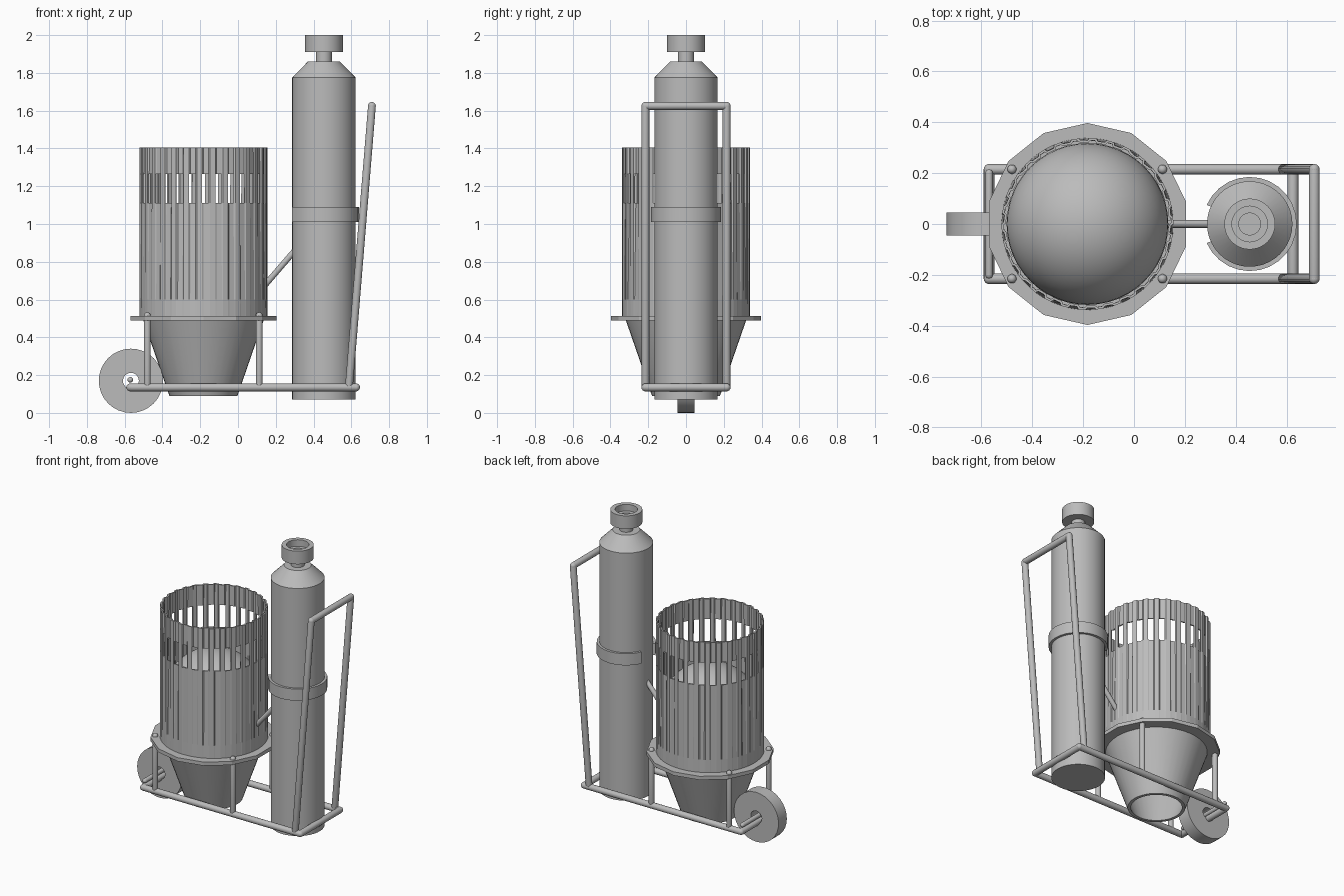
import bpy, bmesh, math, random
from mathutils import Vector

random.seed(4)
if "Cube" in bpy.data.objects:
    bpy.data.objects.remove(bpy.data.objects["Cube"], do_unlink=True)

metal = bpy.data.materials.new("plain_grey")
metal.use_nodes = True
GREY = (0.5, 0.5, 0.5, 1)
metal.diffuse_color = GREY
metal.node_tree.nodes["Principled BSDF"].inputs["Base Color"].default_value = GREY

DRUM_X, TANK_X, RAIL_Y, RAIL_Z = -0.183, 0.455, 0.215, 0.135


def finish(name, bm, loc=(0, 0, 0), smooth=True, normals=True):
    if normals:
        bmesh.ops.recalc_face_normals(bm, faces=bm.faces)
    mesh = bpy.data.meshes.new(name)
    bm.to_mesh(mesh)
    bm.free()
    mesh.materials.append(metal)
    ob = bpy.data.objects.new(name, mesh)
    ob.location = loc
    bpy.context.collection.objects.link(ob)
    if smooth:
        bpy.ops.object.select_all(action='DESELECT')
        ob.select_set(True)
        bpy.context.view_layer.objects.active = ob
        bpy.ops.object.shade_smooth_by_angle(angle=math.radians(30))
    return ob


def lathe(name, profile, loc, sides=40, start=0.0, sweep=math.tau, closed=False, axis='Z', smooth=True):
    """Turn a (radius, height) profile about an axis; closed joins its ends."""
    bm = bmesh.new()
    full = sweep > 6.28
    rings = []
    for i in range(sides if full else sides + 1):
        a = start + sweep * i / sides
        ring = []
        for r, h in profile:
            x, y = r * math.cos(a), r * math.sin(a)
            ring.append(bm.verts.new((x, y, h) if axis == 'Z' else (x, h, y)))
        rings.append(ring)
    n = len(profile)
    for i in range(sides):
        a, b = rings[i], rings[(i + 1) % len(rings)]
        for j in range(n if closed else n - 1):
            k = (j + 1) % n
            bm.faces.new((a[j], b[j], b[k], a[k]))
    if not full:
        bm.faces.new(rings[0])
        bm.faces.new(rings[-1])
    bmesh.ops.remove_doubles(bm, verts=bm.verts, dist=1e-5)
    return finish(name, bm, loc, smooth)


def tube(name, a, b, r=0.02):
    """Round bar with domed ends."""
    a, b = Vector(a), Vector(b)
    length = (b - a).length
    dome = [(r * math.sin(t * math.pi / 8), r * math.cos(t * math.pi / 8)) for t in range(5)]
    profile = [(x, -h) for x, h in dome] + [(x, length + h) for x, h in reversed(dome)]
    ob = lathe(name, profile, a, sides=14)
    ob.rotation_mode = 'QUATERNION'
    ob.rotation_quaternion = (b - a).to_track_quat('Z', 'Y')
    return ob


# Gas bottle with shoulder and neck
lathe("tank", [(0, 0.07), (0.168, 0.07), (0.168, 1.775), (0.085, 1.86),
               (0.042, 1.86), (0.042, 1.93), (0, 1.93)], (TANK_X, 0, 0))
# Hollow valve cap
lathe("tank_cap", [(0, 1.91), (0.1, 1.91), (0.1, 2.0), (0.07, 2.0), (0.07, 1.955),
                   (0.043, 1.955), (0.043, 1.935), (0, 1.935)], (TANK_X, 0, 0))
# Clamp band, open towards the drum
gap = math.radians(24)
lathe("tank_band", [(0.166, 1.01), (0.185, 1.01), (0.185, 1.09), (0.166, 1.09)],
      (TANK_X, 0, 0), sides=24, start=math.pi + gap, sweep=math.tau - 2 * gap, closed=True)
tube("tank_strut", (0.12, 0, 0.65), (0.31, 0, 0.87), 0.016)

# Hopper cone, collar and domed filling
lathe("hopper_cone", [(0.18, 0.09), (0.322, 0.5), (0.302, 0.5), (0.16, 0.09)],
      (DRUM_X, 0, 0), closed=True)
lathe("collar_ring", [(0.31, 0.488), (0.397, 0.488), (0.397, 0.513), (0.31, 0.513)],
      (DRUM_X, 0, 0), sides=14, start=math.pi / 14, closed=True, smooth=False)
bm = bmesh.new()
bmesh.ops.create_uvsphere(bm, u_segments=48, v_segments=24, radius=0.318)
finish("inner_dome", bm, (DRUM_X, 0, 0.78))

# Slotted, creased drum wall
SLOTS = 30
levels = [(0.5, 0.0), (0.6, 0.002), (1.11, 0.008), (1.265, 0.009), (1.405, 0.01)]
bm = bmesh.new()
columns = []
for i in range(SLOTS):
    for share, inward in ((0.0, 0), (0.4, 0), (0.5, 1), (0.9, 1)):
        a = math.tau * (i + share) / SLOTS
        wobble = random.uniform(0.6, 1.2)
        col = []
        for z, depth in levels:
            r = 0.338 - depth * inward * wobble
            col.append(bm.verts.new((r * math.cos(a), r * math.sin(a), z)))
        columns.append(col)
for i, a in enumerate(columns):
    b = columns[(i + 1) % len(columns)]
    for j in range(len(levels) - 1):
        # leave the window row open between ribs
        if j == 2 and i % 4 in (1, 2):
            continue
        bm.faces.new((a[j], b[j], b[j + 1], a[j + 1]))
drum = finish("drum_wall", bm, (DRUM_X, 0, 0), smooth=False, normals=False)
bpy.ops.object.select_all(action='DESELECT')
wall = drum.modifiers.new("wall", 'SOLIDIFY')
wall.thickness = 0.01
wall.offset = -1

# Base frame, posts and push handle, mirrored about y = 0
for side, word in ((-1, "right"), (1, "left")):
    y = side * RAIL_Y
    label = "front" if side < 0 else "back"
    tube(label + "_rail", (-0.57, y, RAIL_Z), (0.625, y, RAIL_Z), 0.021)
    tube(label + "_handle_upright", (0.588, y, RAIL_Z + 0.01), (0.709, y, 1.625), 0.021)
    tube(label + "_wheel_end_post", (-0.48, y, RAIL_Z), (-0.48, y, 0.515), 0.018)
    tube(label + "_tank_end_post", (0.112, y, RAIL_Z), (0.112, y, 0.515), 0.018)
for name, x, z in (("wheel_end_bar", -0.57, RAIL_Z), ("tank_end_bar", 0.625, RAIL_Z),
                   ("handle_grip", 0.709, 1.625)):
    tube(name, (x, -RAIL_Y, z), (x, RAIL_Y, z), 0.021)

# Wheel with open hub, and its axle
lathe("wheel", [(0.042, -0.045), (0.17, -0.045), (0.17, 0.045), (0.042, 0.045)],
      (-0.567, 0, 0.17), sides=32, closed=True, axis='Y')
tube("axle", (-0.57, -0.2, 0.175), (-0.57, 0.2, 0.175), 0.015)
